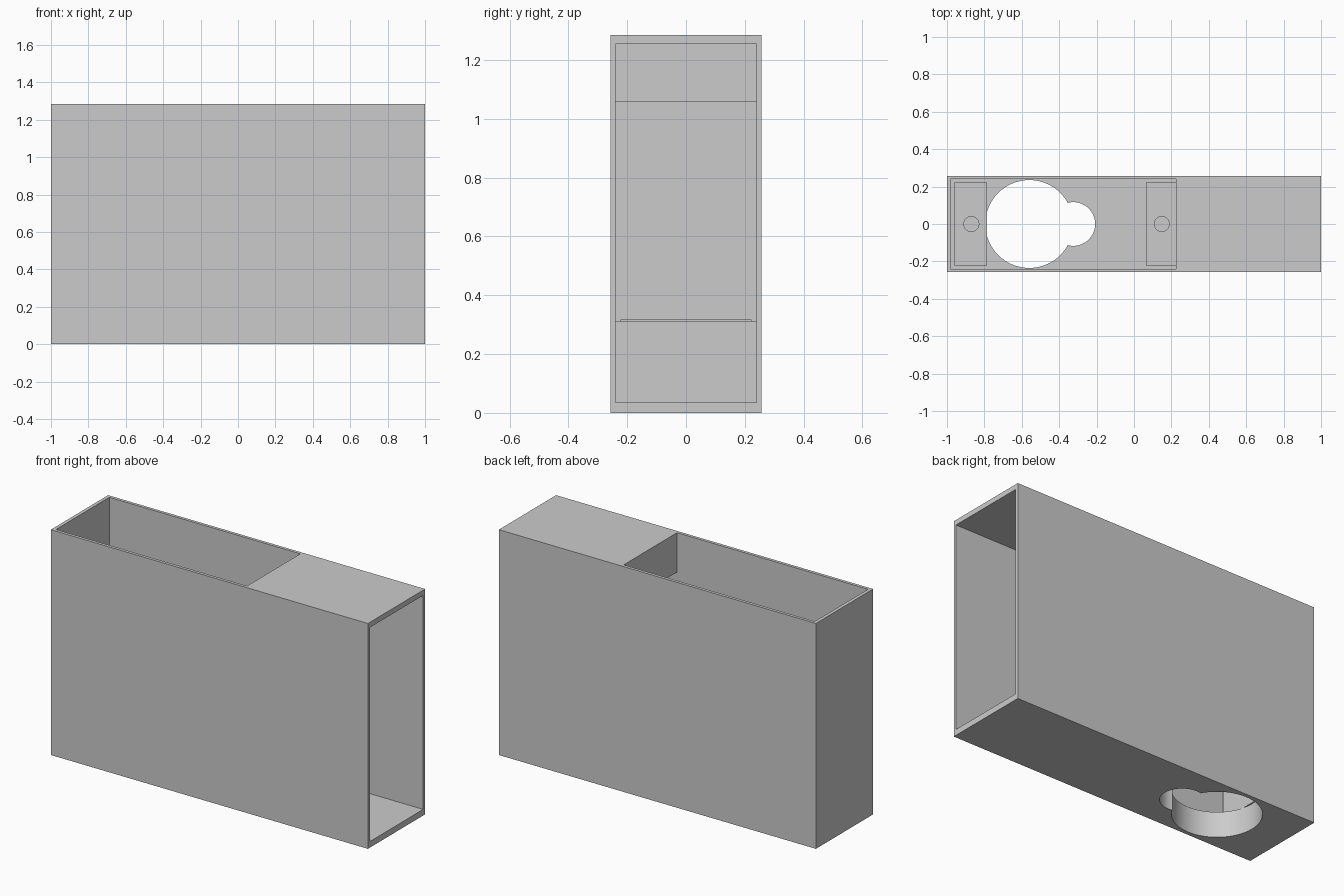
import bpy
import bmesh
import math
from mathutils import Matrix, Vector

if "Cube" in bpy.data.objects:
    bpy.data.objects.remove(bpy.data.objects["Cube"], do_unlink=True)

# Overall sizes
HEIGHT, HALF_W, INNER_W = 1.285, 0.2575, 0.24
SLAB_TOP, DIV_A, DIV_B = 0.15, 0.225, 0.243

grey = bpy.data.materials.new("plain_grey")
grey.use_nodes = True
grey.diffuse_color = (0.6, 0.6, 0.6, 1)
grey.node_tree.nodes["Principled BSDF"].inputs["Base Color"].default_value = (0.6, 0.6, 0.6, 1)


def make(name, bm):
    bmesh.ops.recalc_face_normals(bm, faces=bm.faces)
    mesh = bpy.data.meshes.new(name)
    bm.to_mesh(mesh)
    bm.free()
    mesh.materials.append(grey)
    obj = bpy.data.objects.new(name, mesh)
    bpy.context.collection.objects.link(obj)
    return obj


def extrude_section(name, points, y0, y1):
    """Extrude a side section (x, z) across the width."""
    bm = bmesh.new()
    face = bm.faces.new([bm.verts.new((x, y0, z)) for x, z in points])
    moved = bmesh.ops.extrude_face_region(bm, geom=[face])["geom"]
    verts = [v for v in moved if isinstance(v, bmesh.types.BMVert)]
    bmesh.ops.translate(bm, verts=verts, vec=Vector((0, y1 - y0, 0)))
    return make(name, bm)


def rectangle(x0, x1, z0, z1):
    return [(x0, z0), (x1, z0), (x1, z1), (x0, z1)]


def drill(obj, x, radius, z0, z1):
    """Cut a round upright hole on the centre line."""
    bm = bmesh.new()
    bmesh.ops.create_cone(bm, cap_ends=True, segments=64, radius1=radius, radius2=radius,
                          depth=z1 - z0, matrix=Matrix.Translation((x, 0, (z0 + z1) / 2)))
    cutter = make("hole_cutter", bm)
    cutter.hide_render = True
    mod = obj.modifiers.new("hole", "BOOLEAN")
    mod.operation, mod.solver, mod.object = "DIFFERENCE", "EXACT", cutter
    bpy.ops.object.select_all(action="DESELECT")
    bpy.context.view_layer.objects.active = obj
    obj.select_set(True)
    bpy.ops.object.modifier_apply(modifier=mod.name)
    bpy.data.objects.remove(cutter, do_unlink=True)
    bpy.ops.object.shade_smooth_by_angle(angle=math.radians(30))


# Long side walls
for name, side in (("front_wall", -1), ("back_wall", 1)):
    extrude_section(name, rectangle(-1, 1, 0, HEIGHT), side * INNER_W, side * HALF_W)

# Base: thick slab, end wall, low sill and thin floor in one section
base = extrude_section("base_and_end_wall", [
    (-1, 0), (1, 0), (1, 0.035), (DIV_B, 0.035), (DIV_B, 0.312), (DIV_A, 0.312),
    (DIV_A, SLAB_TOP), (-0.98, SLAB_TOP), (-0.98, HEIGHT), (-1, HEIGHT)],
    -INNER_W, INNER_W)

# Roof with a lip hanging over the passage
extrude_section("roof_and_lip", [
    (DIV_A, 1.06), (DIV_B, 1.06), (DIV_B, 1.255), (1, 1.255), (1, HEIGHT), (DIV_A, HEIGHT)],
    -INNER_W, INNER_W)

# Keyhole opening through the slab
drill(base, -0.56, 0.235, -0.1, SLAB_TOP + 0.1)
drill(base, -0.325, 0.117, -0.1, SLAB_TOP + 0.1)

# Mounting blocks with screw holes
for name, x0, x1 in (("end_block", -0.96, -0.787), ("sill_block", 0.065, 0.224)):
    block = extrude_section(name, rectangle(x0, x1, SLAB_TOP, 0.318), -0.222, 0.222)
    drill(block, (x0 + x1) / 2 + 0.004, 0.04, SLAB_TOP - 0.05, 0.4)
